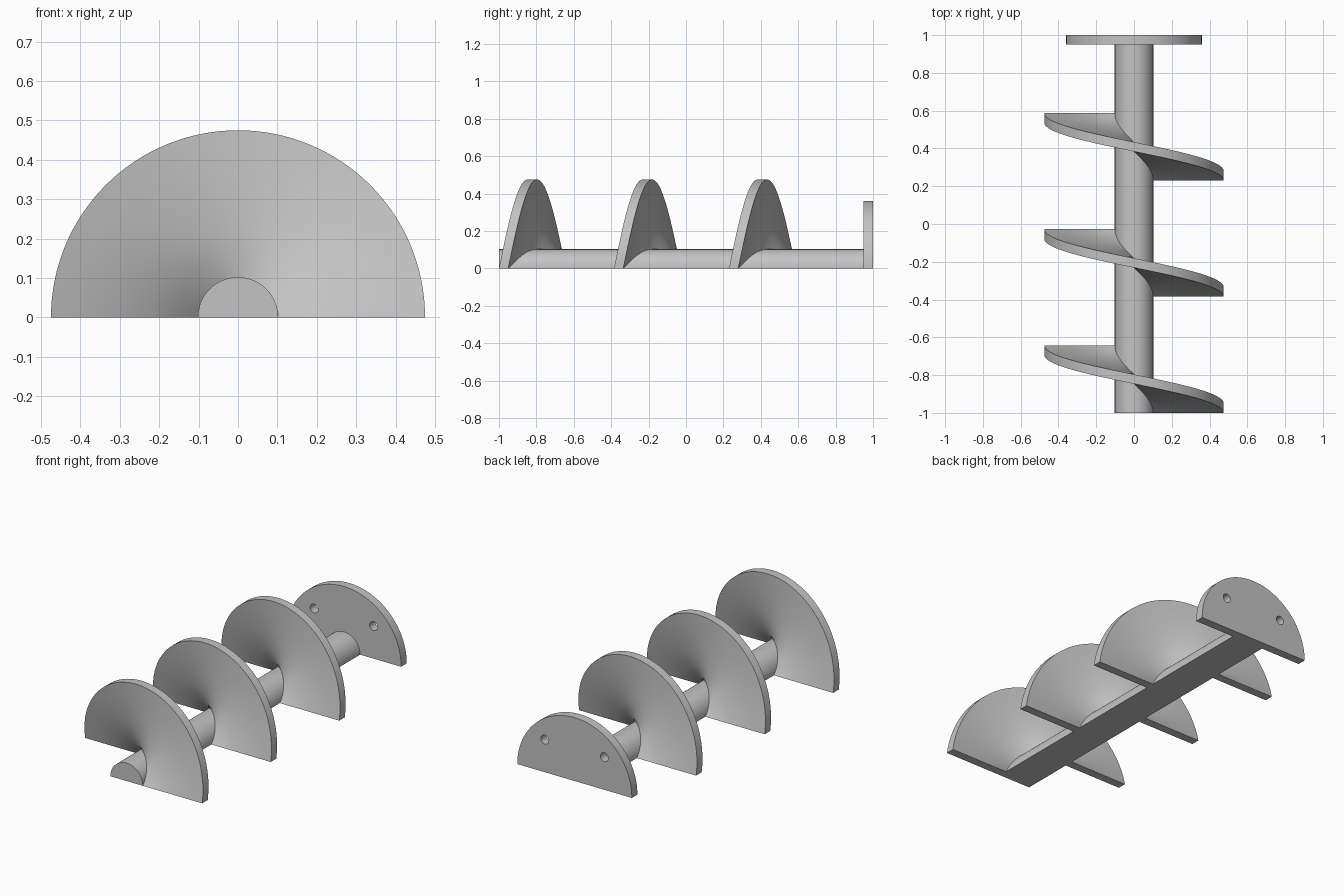
import bpy, bmesh
from math import pi, sin, cos, radians

cube = bpy.data.objects.get("Cube")
if cube:
    bpy.data.objects.remove(cube, do_unlink=True)

SHAFT_R, BLADE_R, FLANGE_R = 0.102, 0.475, 0.36
PITCH, THICK, STEPS, RINGS = 0.615, 0.05, 64, 6

# Single plain grey
grey = bpy.data.materials.new("plain grey")
grey.use_nodes = True
colour = (0.55, 0.55, 0.55, 1)
grey.diffuse_color = colour
grey.node_tree.nodes["Principled BSDF"].inputs["Base Color"].default_value = colour


def finish(name, bm):
    bmesh.ops.recalc_face_normals(bm, faces=bm.faces)
    mesh = bpy.data.meshes.new(name)
    bm.to_mesh(mesh)
    bm.free()
    mesh.materials.append(grey)
    obj = bpy.data.objects.new(name, mesh)
    bpy.context.collection.objects.link(obj)
    return obj


def smooth(obj):
    bpy.ops.object.select_all(action="DESELECT")
    obj.select_set(True)
    bpy.context.view_layer.objects.active = obj
    bpy.ops.object.shade_smooth_by_angle(angle=radians(30))


def arc_prism(name, radius, y0, y1, sweep=pi, steps=STEPS, centre=(0, 0)):
    """Arc outline in the xz plane, extruded along y."""
    bm = bmesh.new()
    count = steps + 1 if sweep < 2 * pi else steps
    ring = [bm.verts.new((centre[0] + radius * cos(sweep * i / steps), y0,
                          centre[1] + radius * sin(sweep * i / steps)))
            for i in range(count)]
    face = bm.faces.new(ring)
    out = bmesh.ops.extrude_face_region(bm, geom=[face], use_keep_orig=True)
    moved = [v for v in out["geom"] if isinstance(v, bmesh.types.BMVert)]
    bmesh.ops.translate(bm, verts=moved, vec=(0, y1 - y0, 0))
    return finish(name, bm)


def blade(name, y0):
    """Half turn of a helical screw flight."""
    bm = bmesh.new()
    inner = SHAFT_R - 0.003
    radii = [inner + (BLADE_R - inner) * k / RINGS for k in range(RINGS + 1)]
    # Closed cross-section: out along the front, back along the rear
    section = [(r, 0) for r in radii] + [(r, THICK) for r in reversed(radii)]
    loops = []
    for i in range(STEPS + 1):
        a = pi * i / STEPS
        y = y0 + PITCH / 2 * i / STEPS
        loops.append([bm.verts.new((r * cos(a), y + t, r * sin(a)))
                      for r, t in section])
    n = len(section)
    for a, b in zip(loops, loops[1:]):
        for j in range(n):
            k = (j + 1) % n
            bm.faces.new((a[j], a[k], b[k], b[j]))
    bm.faces.new(loops[0])
    bm.faces.new(loops[-1])
    return finish(name, bm)


# Half-round shaft
smooth(arc_prism("shaft", SHAFT_R, -1, 0.96))

# Three screw flights
for i in range(3):
    smooth(blade(f"screw_blade_{i + 1}", -1 + i * PITCH))

# End flange with two bolt holes
flange = arc_prism("end_flange", FLANGE_R, 0.95, 1)
for side in (-1, 1):
    cutter = arc_prism("hole_cutter", 0.025, 0.9, 1.05, 2 * pi, 32,
                       (side * 0.187, 0.185))
    cutter.hide_render = True
    mod = flange.modifiers.new("bolt_hole", "BOOLEAN")
    mod.operation, mod.solver, mod.object = "DIFFERENCE", "EXACT", cutter
    bpy.context.view_layer.objects.active = flange
    bpy.ops.object.modifier_apply(modifier=mod.name)
    bpy.data.objects.remove(cutter, do_unlink=True)
smooth(flange)
